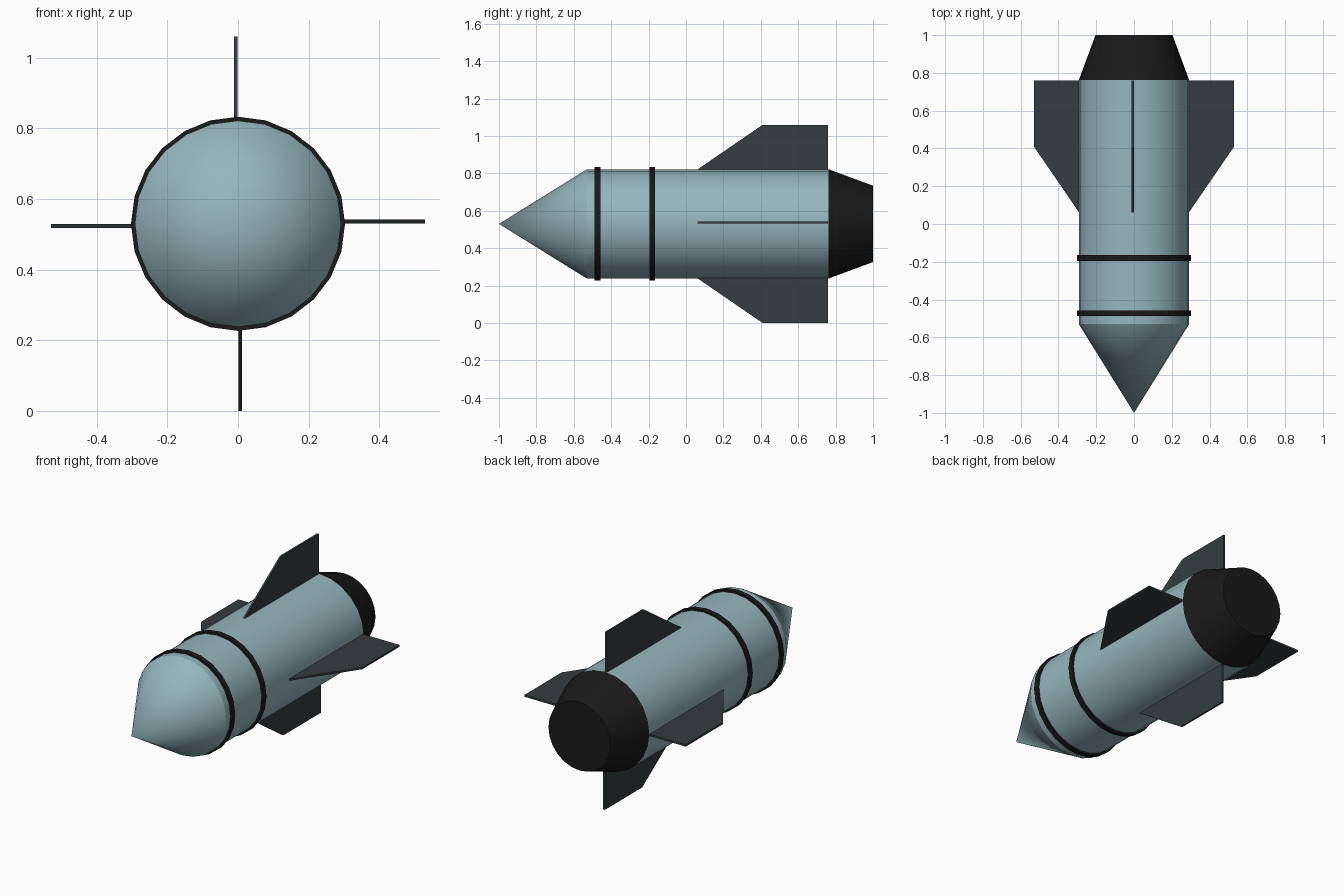
import bpy, bmesh, math
from mathutils import Matrix, Vector

if "Cube" in bpy.data.objects:
    bpy.data.objects.remove(bpy.data.objects["Cube"])

AXIS_Z = 0.53
SIDES = 24


def material(name, rgb):
    m = bpy.data.materials.new(name)
    m.diffuse_color = (*rgb, 1)
    m.use_nodes = True
    m.node_tree.nodes["Principled BSDF"].inputs["Base Color"].default_value = m.diffuse_color
    return m


BLUE = material("pale_blue", (0.30, 0.47, 0.51))
DARK = material("dark_slate", (0.035, 0.046, 0.05))
BLACK = material("black", (0.01, 0.01, 0.01))


def add_object(name, bm, mat, smooth=False):
    bmesh.ops.recalc_face_normals(bm, faces=bm.faces)
    mesh = bpy.data.meshes.new(name)
    bm.to_mesh(mesh)
    bm.free()
    mesh.materials.append(mat)
    ob = bpy.data.objects.new(name, mesh)
    ob.location.z = AXIS_Z
    bpy.context.collection.objects.link(ob)
    if smooth:
        bpy.ops.object.select_all(action='DESELECT')
        ob.select_set(True)
        bpy.context.view_layer.objects.active = ob
        bpy.ops.object.shade_smooth_by_angle(angle=math.radians(30))
    return ob


def lathe(name, profile, mat, closed=False):
    """Revolve (radius, y) points about the y axis."""
    bm = bmesh.new()
    verts = [bm.verts.new((0, y, r)) for r, y in profile]
    pairs = list(zip(verts, verts[1:]))
    if closed:
        pairs.append((verts[-1], verts[0]))
    edges = [bm.edges.new(p) for p in pairs]
    bmesh.ops.spin(bm, geom=verts + edges, cent=(0, 0, 0), axis=(0, 1, 0),
                   angle=2 * math.pi, steps=SIDES, use_duplicate=False)
    bmesh.ops.remove_doubles(bm, verts=bm.verts, dist=1e-4)
    return add_object(name, bm, mat, smooth=True)


# Nose cone and cylindrical body
lathe("body", [(0, -1), (0.292, -0.53), (0.292, 0.762), (0, 0.762)], BLUE)

# Tapered engine nozzle
lathe("tail_nozzle", [(0, 0.762), (0.292, 0.762), (0.204, 1), (0, 1)], BLACK)

# Two raised bands
for name, y in (("front_band", -0.473), ("rear_band", -0.18)):
    lathe(name, [(0.28, y - 0.015), (0.303, y - 0.015),
                 (0.303, y + 0.015), (0.28, y + 0.015)], BLACK, closed=True)

# Four thin fins, each set just to one side of the centre line
FIN = [(0.28, 0.06), (0.29, 0.06), (0.53, 0.41), (0.53, 0.76), (0.28, 0.76)]
for i, side in enumerate(("right", "top", "left", "bottom")):
    bm = bmesh.new()
    face = bm.faces.new([bm.verts.new((r, y, 0.001)) for r, y in FIN])
    ext = bmesh.ops.extrude_face_region(bm, geom=[face])
    moved = [v for v in ext["geom"] if isinstance(v, bmesh.types.BMVert)]
    bmesh.ops.translate(bm, verts=moved, vec=Vector((0, 0, 0.011)))
    bmesh.ops.transform(bm, verts=bm.verts,
                        matrix=Matrix.Rotation(-i * math.pi / 2, 4, 'Y'))
    add_object(side + "_fin", bm, DARK)
